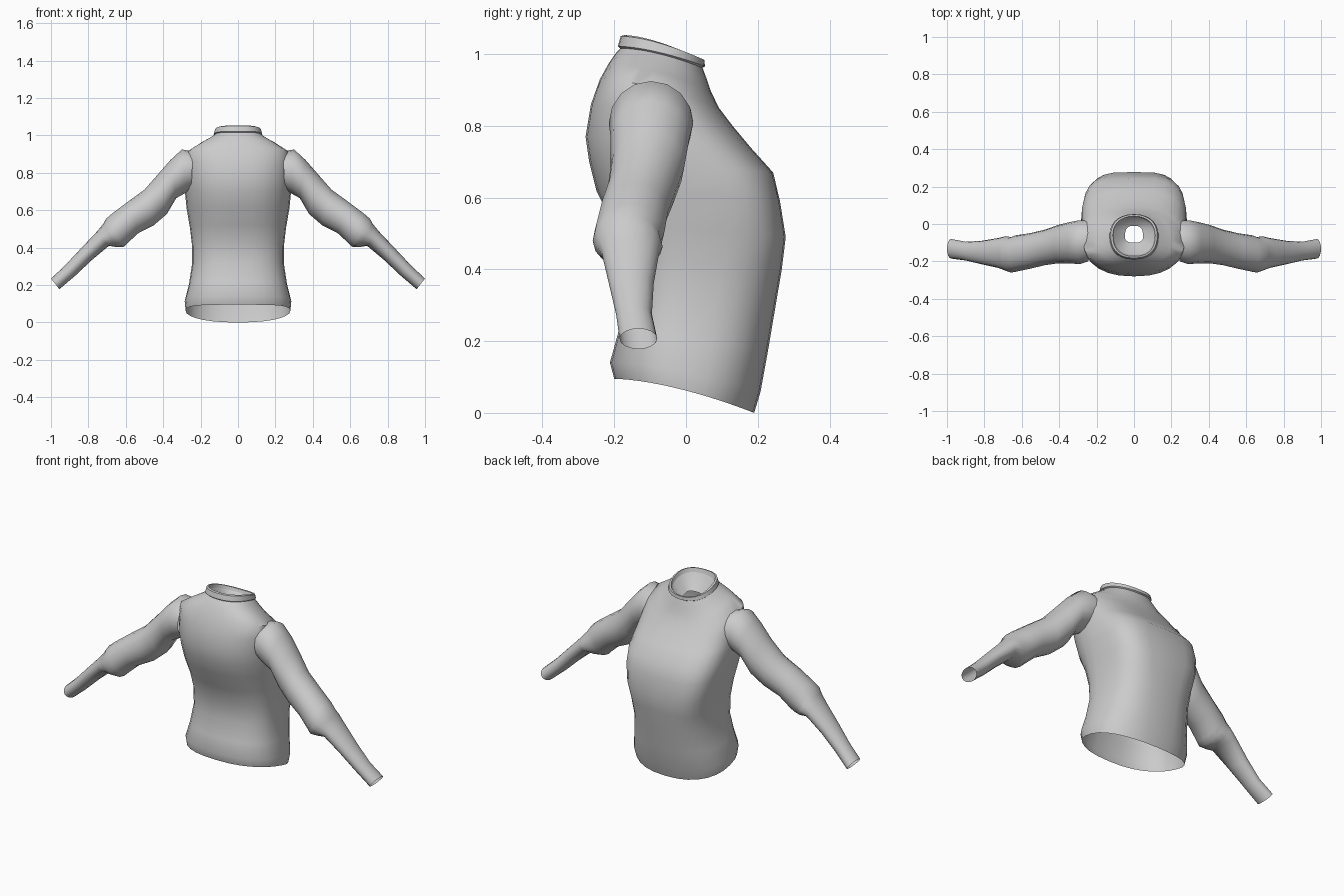
import bpy
import bmesh
from math import cos, sin, pi, copysign
from mathutils import Vector

default_cube = bpy.data.objects.get("Cube")
if default_cube:
    bpy.data.objects.remove(default_cube, do_unlink=True)

grey = bpy.data.materials.new("plain grey cloth")
grey.use_nodes = True
cloth_colour = (0.6, 0.6, 0.6, 1)
grey.diffuse_color = cloth_colour
grey.node_tree.nodes["Principled BSDF"].inputs["Base Color"].default_value = cloth_colour


def power(value, exponent):
    return copysign(abs(value) ** exponent, value)


def body_ring(z_front, y_front, z_back, y_back, half_width, y_mid, squareness, count=28):
    """Tilted oval: rounded towards -y, squarer towards +y."""
    points = []
    for i in range(count):
        angle = 2 * pi * i / count
        c, s = cos(angle), sin(angle)
        n = squareness if s > 0 else 2.4
        depth = y_back - y_mid if s > 0 else y_mid - y_front
        x = half_width * power(c, 2 / n)
        y = y_mid + depth * power(s, 2 / n)
        t = max(0, min(1, (y - y_front) / (y_back - y_front)))
        points.append(Vector((x, y, z_front + (z_back - z_front) * t ** 1.6)))
    return points


def sleeve_ring(x_top, z_top, x_low, z_low, y_min, y_max, side, count=16):
    """Oval spanned by its upper and lower outline points."""
    top = Vector((side * x_top, 0, z_top))
    low = Vector((side * x_low, 0, z_low))
    middle, radius = (top + low) / 2, (top - low) / 2
    across = Vector((0, (y_max - y_min) / 2, 0))
    middle.y = (y_max + y_min) / 2
    return [middle + radius * cos(2 * pi * i / count) + across * sin(2 * pi * i / count)
            for i in range(count)]


def loft(name, rings, closed=False, sharp_angle=50, flip=False):
    """Skin a row of rings into an open tube, or a closed band."""
    bm = bmesh.new()
    rows = [[bm.verts.new(p) for p in ring] for ring in rings]
    pairs = list(zip(rows, rows[1:]))
    if closed:
        pairs.append((rows[-1], rows[0]))
    for a, b in pairs:
        for i in range(len(a)):
            j = (i + 1) % len(a)
            quad = (a[i], a[j], b[j], b[i])
            bm.faces.new(quad[::-1] if flip else quad)
    mesh = bpy.data.meshes.new(name)
    bm.to_mesh(mesh)
    bm.free()
    mesh.materials.append(grey)
    part = bpy.data.objects.new(name, mesh)
    bpy.context.scene.collection.objects.link(part)
    bpy.ops.object.select_all(action="DESELECT")
    part.select_set(True)
    bpy.context.view_layer.objects.active = part
    bpy.ops.object.shade_smooth_by_angle(angle=sharp_angle * pi / 180)
    return part


# Torso: z and y at the -y side, z and y at the +y side, half width, widest y, squareness
torso_rings = [
    (.095, -.20, 0, .19, .28, 0, 2.3),
    (.14, -.212, .06, .208, .285, 0, 2.4),
    (.22, -.19, .17, .228, .262, 0, 2.6),
    (.32, -.165, .30, .25, .245, 0, 2.8),
    (.42, -.17, .40, .267, .246, 0, 3.2),
    (.52, -.20, .49, .278, .258, 0, 3.6),
    (.62, -.25, .59, .262, .275, 0, 3.6),
    (.70, -.27, .67, .243, .283, -.02, 3.2),
    (.77, -.28, .74, .18, .283, -.05, 2.8),
    (.86, -.265, .80, .13, .28, -.08, 2.5),
    (.93, -.24, .85, .092, .27, -.10, 2.3),
    (.975, -.215, .895, .07, .20, -.09, 2.2),
    (1, -.198, .93, .058, .155, -.07, 2.2),
    (1.02, -.18, .965, .045, .122, -.06, 2.2),
]
loft("torso", [body_ring(*ring) for ring in torso_rings])

# Collar band: a closed rim around the neck
collar_rings = [
    (1.015, -.183, .962, .046, .124, -.06, 2.2),
    (1.022, -.19, .966, .053, .131, -.06, 2.2),
    (1.05, -.182, .984, .051, .124, -.06, 2.2),
    (1.053, -.172, .984, .042, .114, -.06, 2.2),
    (1.03, -.165, .968, .036, .108, -.06, 2.2),
]
loft("collar_band", [body_ring(*ring) for ring in collar_rings], closed=True)

# Neck lining: funnel from the collar down to a small opening
lining_rings = [
    (1.03, -.165, .968, .036, .108, -.06, 2.2),
    (.985, -.135, .945, .015, .08, -.06, 2.6),
    (.95, -.10, .93, -.01, .048, -.07, 3),
]
loft("neck_lining", [body_ring(*ring) for ring in lining_rings])

# Sleeves: upper outline x z, lower outline x z, y range
sleeve_rings = [
    (.24, .915, .25, .71, -.20, .02),
    (.30, .925, .285, .69, -.215, .02),
    (.36, .87, .33, .665, -.21, .01),
    (.43, .79, .38, .58, -.21, -.005),
    (.50, .71, .45, .52, -.22, -.03),
    (.59, .645, .53, .48, -.24, -.05),
    (.67, .585, .59, .425, -.255, -.06),
    (.705, .555, .61, .405, -.26, -.07),
    (.722, .525, .65, .403, -.25, -.065),
    (.76, .48, .69, .41, -.235, -.075),
    (.85, .385, .78, .335, -.215, -.09),
    (.93, .30, .87, .25, -.195, -.095),
    (1, .235, .955, .178, -.185, -.08),
]
for label, side in (("left", 1), ("right", -1)):
    loft(label + "_sleeve", [sleeve_ring(*ring, side) for ring in sleeve_rings], flip=side > 0)
